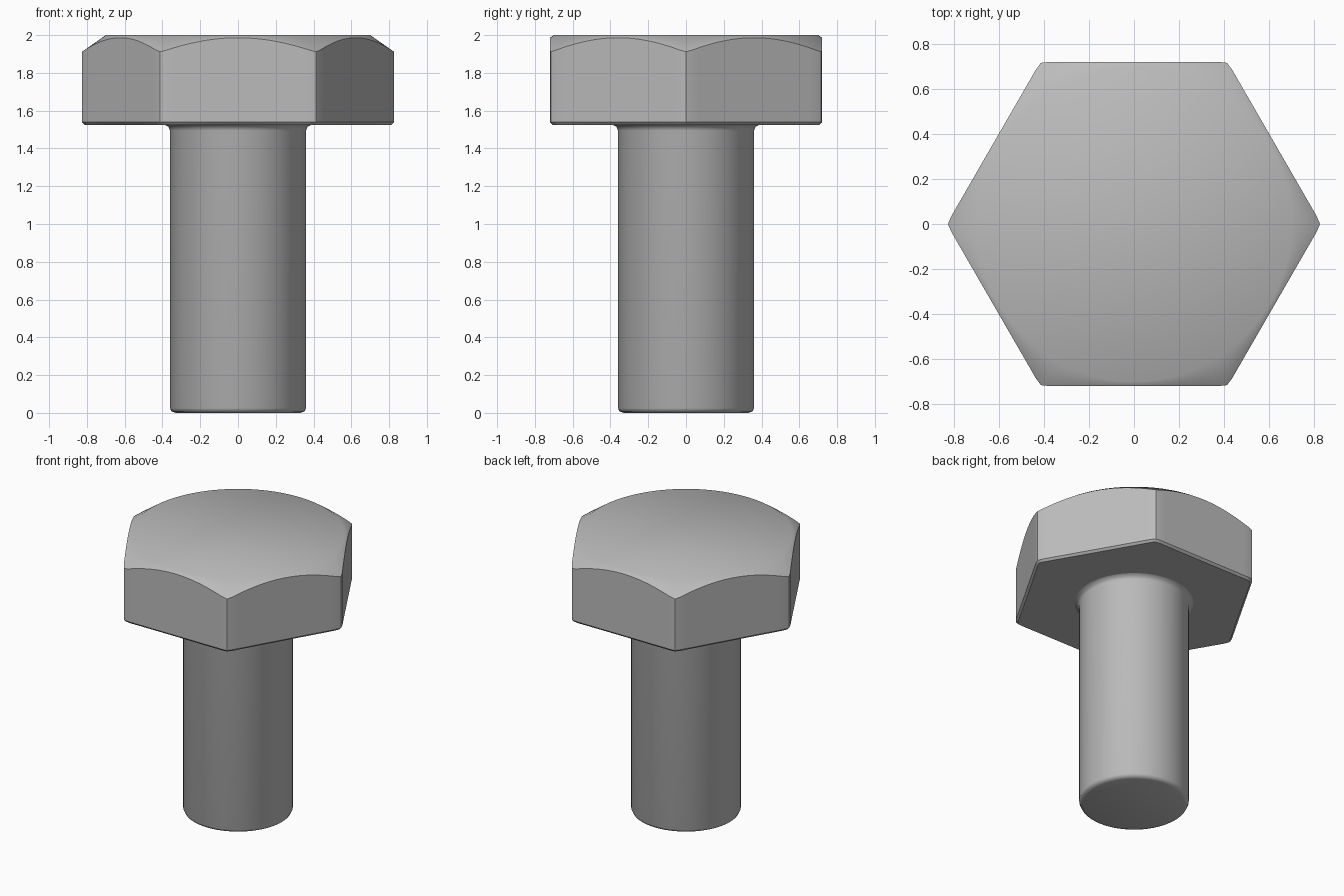
import bpy
import math

cube = bpy.data.objects.get("Cube")
if cube:
    bpy.data.objects.remove(cube, do_unlink=True)

# Plain steel
steel = bpy.data.materials.new("steel grey")
steel.use_nodes = True
color = (0.5, 0.5, 0.5, 1)
steel.diffuse_color = color
steel.node_tree.nodes["Principled BSDF"].inputs["Base Color"].default_value = color

APOTHEM = 0.72
CORNER = 0.826
TOP_RADIUS = 0.70
HEAD_BASE = 1.525
SHANK_RADIUS = 0.36


def hex_radius(angle):
    """Distance to the hexagon's outline, with the corners slightly blunted."""
    offset = angle % (math.pi / 3) - math.pi / 6
    return min(APOTHEM / math.cos(offset), CORNER)


def lathe(name, rings, segments, smooth_angle):
    """Skin rings, each a function from angle to (radius, z), and cap both ends."""
    angles = [i * math.tau / segments for i in range(segments)]
    verts = []
    for ring in rings:
        for a in angles:
            r, z = ring(a)
            verts.append((r * math.cos(a), r * math.sin(a), z))
    faces = [list(range(segments))[::-1]]
    for k in range(len(rings) - 1):
        low, high = k * segments, (k + 1) * segments
        for i in range(segments):
            j = (i + 1) % segments
            faces.append((low + i, low + j, high + j, high + i))
    faces.append(list(range(len(verts) - segments, len(verts))))
    mesh = bpy.data.meshes.new(name)
    mesh.from_pydata(verts, [], faces)
    mesh.materials.append(steel)
    obj = bpy.data.objects.new(name, mesh)
    bpy.context.collection.objects.link(obj)
    bpy.ops.object.select_all(action="DESELECT")
    obj.select_set(True)
    bpy.context.view_layer.objects.active = obj
    bpy.ops.object.shade_smooth_by_angle(angle=math.radians(smooth_angle))
    return obj


def round_ring(radius, z):
    return lambda a: (radius, z)


def chamfer_ring(a):
    """Edge where the conical top chamfer meets the hexagonal sides."""
    r = hex_radius(a)
    return r, 2 - 0.7 * (r - TOP_RADIUS)


# Hexagonal head with a chamfered crown and a small bevel underneath
lathe("bolt_head", [
    lambda a: (hex_radius(a) - 0.015, HEAD_BASE),
    lambda a: (hex_radius(a), HEAD_BASE + 0.015),
    chamfer_ring,
    round_ring(TOP_RADIUS, 2),
], 144, 40)

# Round shank with a bevelled tip and a fillet under the head
lathe("bolt_shank", [
    round_ring(SHANK_RADIUS - 0.03, 0),
    round_ring(SHANK_RADIUS - 0.008, 0.008),
    round_ring(SHANK_RADIUS, 0.025),
    round_ring(SHANK_RADIUS, HEAD_BASE - 0.03),
    round_ring(SHANK_RADIUS + 0.008, HEAD_BASE - 0.01),
    round_ring(SHANK_RADIUS + 0.03, HEAD_BASE),
    round_ring(SHANK_RADIUS + 0.03, HEAD_BASE + 0.02),
], 64, 50)
